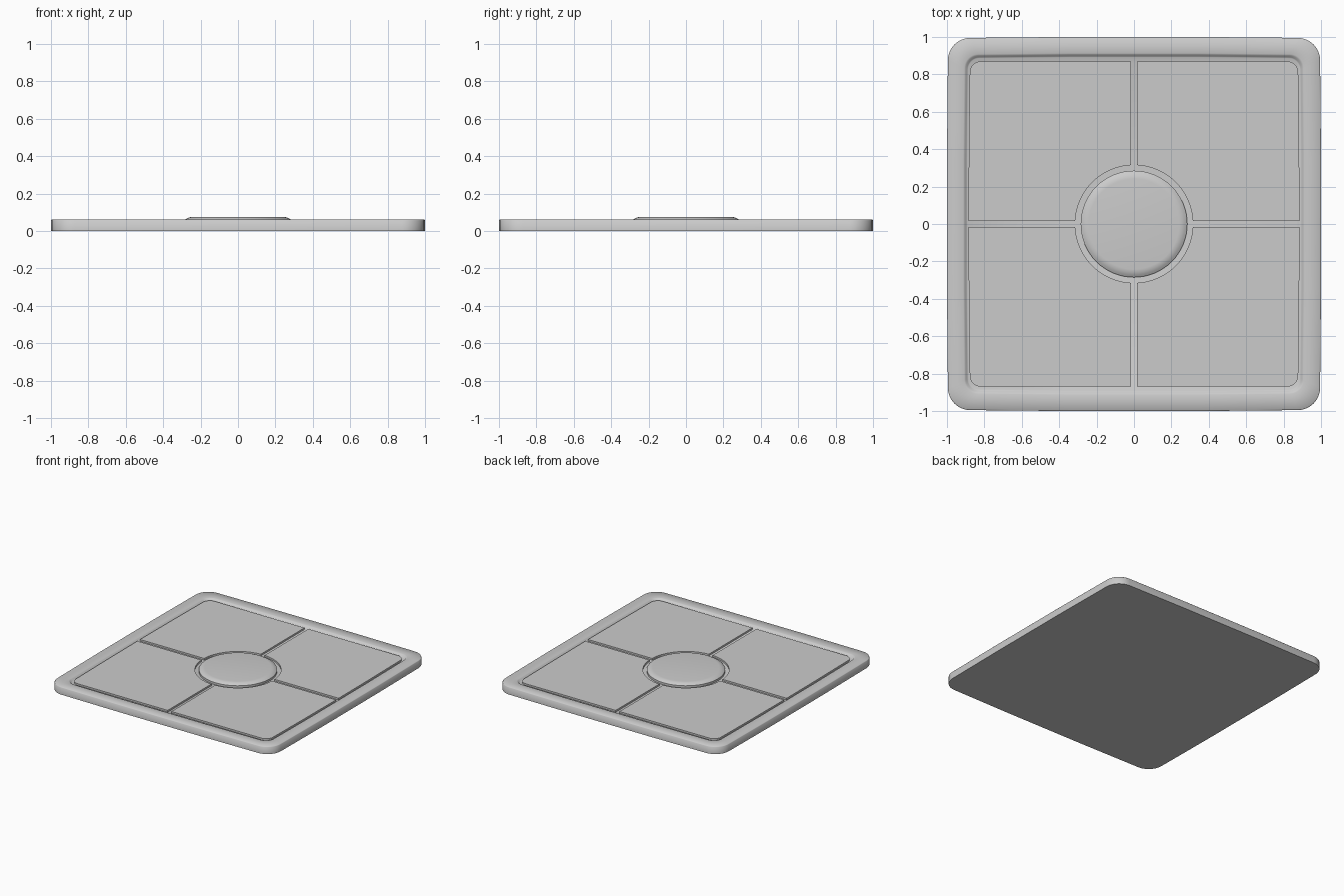
import bpy, bmesh
from math import sin, cos, pi, asin

if "Cube" in bpy.data.objects:
    bpy.data.objects.remove(bpy.data.objects["Cube"])


def rounded_square(half, radius, bulge=0.005, steps=10):
    """Outline with round corners and very slightly bowed sides."""
    pts = []
    c = half - radius
    for k in range(4):
        q = k * pi / 2
        for x, y in ((half + bulge, -0.35), (half + bulge, 0.35)):
            pts.append((x * cos(q) - y * sin(q), x * sin(q) + y * cos(q)))
        for i in range(steps + 1):
            a = i / steps * pi / 2
            x, y = c + radius * cos(a), c + radius * sin(a)
            pts.append((x * cos(q) - y * sin(q), x * sin(q) + y * cos(q)))
    return pts


def circle(radius, n=64):
    return [(radius * cos(2 * pi * i / n), radius * sin(2 * pi * i / n)) for i in range(n)]


def stack(name, layers, angle=0.6):
    """Skin a closed solid through (outline, z) layers from bottom to top."""
    bm = bmesh.new()
    rings = [[bm.verts.new((x, y, z)) for x, y in pts] for pts, z in layers]
    n = len(rings[0])
    for lo, hi in zip(rings, rings[1:]):
        for i in range(n):
            j = (i + 1) % n
            bm.faces.new((lo[i], lo[j], hi[j], hi[i]))
    bm.faces.new(rings[0][::-1])
    bm.faces.new(rings[-1])
    mesh = bpy.data.meshes.new(name)
    bm.to_mesh(mesh)
    bm.free()
    ob = bpy.data.objects.new(name, mesh)
    bpy.context.collection.objects.link(ob)
    bpy.context.view_layer.objects.active = ob
    ob.select_set(True)
    bpy.ops.object.shade_smooth_by_angle(angle=angle)
    ob.select_set(False)
    return ob


FLOOR, TOP = 0.042, 0.06

# Tray: outer wall, flat rim, soft slope down to the groove floor
stack("base_tray", [
    (rounded_square(0.995, 0.12), 0.0),
    (rounded_square(0.995, 0.12), TOP - 0.004),
    (rounded_square(0.991, 0.116), TOP),
    (rounded_square(0.908, 0.075), TOP),
    (rounded_square(0.900, 0.070), TOP - 0.003),
    (rounded_square(0.892, 0.065), FLOOR + 0.003),
    (rounded_square(0.886, 0.060), FLOOR),
], angle=0.9)

# Corner panel: inner arc around the disc, rounded outer corner, mirrored to four
gap, ring, px, py, r = 0.017, 0.315, 0.878, 0.870, 0.06
a0 = asin(gap / ring)
outline = []
for i in range(17):
    a = (pi / 2 - a0) + (2 * a0 - pi / 2) * i / 16
    outline.append((ring * cos(a), ring * sin(a)))
outline += [(px + 0.007, gap), (px + 0.005, 0.4)]
outline += [(px - r + r * cos(i * pi / 16), py - r + r * sin(i * pi / 16)) for i in range(9)]
outline.append((gap, py))
panels = stack("floor_panels", [(outline, FLOOR - 0.01), (outline, 0.056)])
mirror = panels.modifiers.new("four_corners", 'MIRROR')
mirror.use_axis = (True, True, False)

# Raised centre disc with a soft shoulder
stack("centre_disc", [
    (circle(0.285), FLOOR - 0.01),
    (circle(0.285), 0.059),
    (circle(0.272), 0.067),
    (circle(0.258), 0.073),
    (circle(0.242), 0.075),
])
